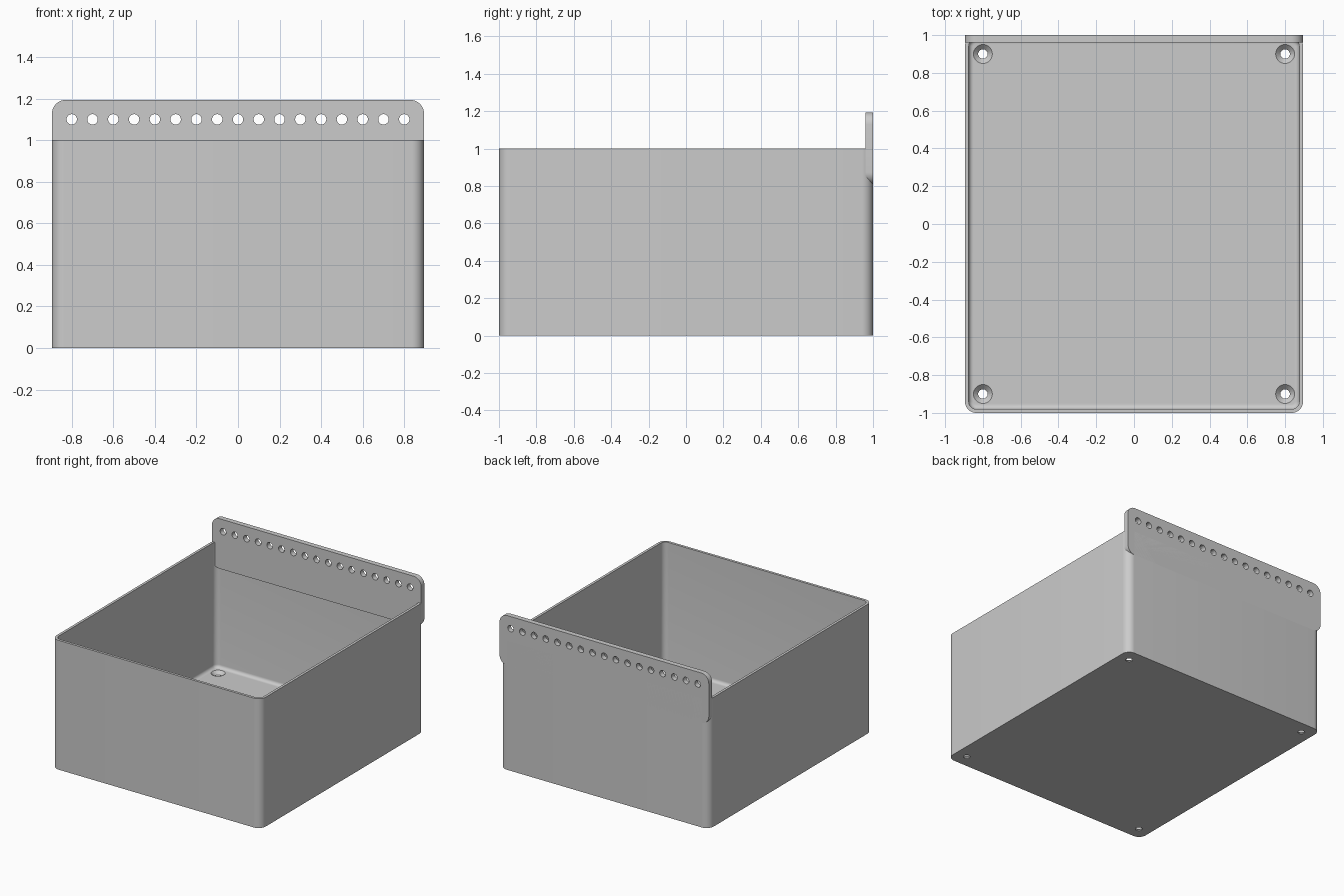
import bpy, bmesh
from math import sin, cos, pi, radians
from mathutils import Matrix, Vector

cube = bpy.data.objects.get("Cube")
if cube:
    bpy.data.objects.remove(cube, do_unlink=True)

grey = bpy.data.materials.new("light_grey")
grey.use_nodes = True
colour = (0.6, 0.6, 0.6, 1)
grey.diffuse_color = colour
grey.node_tree.nodes["Principled BSDF"].inputs["Base Color"].default_value = colour

HALF_X, HALF_Y, WALL, FLOOR, CORNER = 0.895, 1.0, 0.02, 0.03, 0.06
FILLET = 0.025


def rounded_rect(hx, hy, r, steps=10):
    """Counter-clockwise outline of a rounded rectangle."""
    pts = []
    for k, (sx, sy) in enumerate(((1, 1), (-1, 1), (-1, -1), (1, -1))):
        for i in range(steps + 1):
            a = (k + i / steps) * pi / 2
            pts.append((sx * (hx - r) + r * cos(a), sy * (hy - r) + r * sin(a)))
    return pts


def make_object(name, bm):
    bmesh.ops.recalc_face_normals(bm, faces=bm.faces[:])
    mesh = bpy.data.meshes.new(name)
    bm.to_mesh(mesh)
    bm.free()
    mesh.materials.append(grey)
    obj = bpy.data.objects.new(name, mesh)
    bpy.context.collection.objects.link(obj)
    return obj


def loft(name, rings):
    """Skin a stack of outlines and cap both ends."""
    bm = bmesh.new()
    loops = [[bm.verts.new(p) for p in ring] for ring in rings]
    for a, b in zip(loops, loops[1:]):
        for i in range(len(a)):
            j = (i + 1) % len(a)
            bm.faces.new((a[i], a[j], b[j], b[i]))
    bm.faces.new(loops[0])
    bm.faces.new(loops[-1])
    return make_object(name, bm)


def add_cone(bm, r_low, r_high, depth, matrix):
    bmesh.ops.create_cone(bm, cap_ends=True, segments=32, radius1=r_low,
                          radius2=r_high, depth=depth, matrix=matrix)


def cut(obj, bm):
    """Subtract the cutter mesh, then shade the result."""
    cutter = make_object("hole_cutter", bm)
    cutter.hide_render = True
    mod = obj.modifiers.new("holes", "BOOLEAN")
    mod.operation, mod.solver, mod.object = "DIFFERENCE", "EXACT", cutter
    bpy.ops.object.select_all(action="DESELECT")
    bpy.context.view_layer.objects.active = obj
    obj.select_set(True)
    bpy.ops.object.modifier_apply(modifier=mod.name)
    bpy.data.objects.remove(cutter, do_unlink=True)
    bpy.ops.object.shade_smooth_by_angle(angle=radians(30))


# Open bin: outside, rim, inside walls and a fillet down to the floor
levels = [(0, 0), (0, 1), (WALL, 1)]
for i in range(7):
    a = i / 6 * pi / 2
    levels.append((WALL + FILLET * (1 - cos(a)), FLOOR + FILLET * (1 - sin(a))))
rings = [[(x, y, z) for x, y in rounded_rect(HALF_X - d, HALF_Y - d, CORNER - d)]
         for d, z in levels]
bin_body = loft("bin_body", rings)

# Countersunk screw holes in the floor corners
for make_cutter in (lambda bm, at: add_cone(bm, 0.025, 0.025, 0.2, at),
                    lambda bm, at: add_cone(bm, 0.02, 0.06, 0.04, at @ Matrix.Translation((0, 0, 0.02)))):
    holes = bmesh.new()
    for x in (-0.8, 0.8):
        for y in (-0.9, 0.9):
            make_cutter(holes, Matrix.Translation((x, y, 0)))
    cut(bin_body, holes)

# Hanging plate across the back, with rounded corners
outline = rounded_rect(HALF_X, 0.193, 0.065)
hanging_plate = loft("hanging_plate", [[(x, y, z + 1) for x, z in outline]
                                       for y in (0.96, 1.0)])

# Row of mounting holes
holes = bmesh.new()
for i in range(17):
    at = Matrix.Translation((-0.8 + i * 0.1, 0.98, 1.1)) @ Matrix.Rotation(pi / 2, 4, "X")
    add_cone(holes, 0.025, 0.025, 0.2, at)
cut(hanging_plate, holes)
